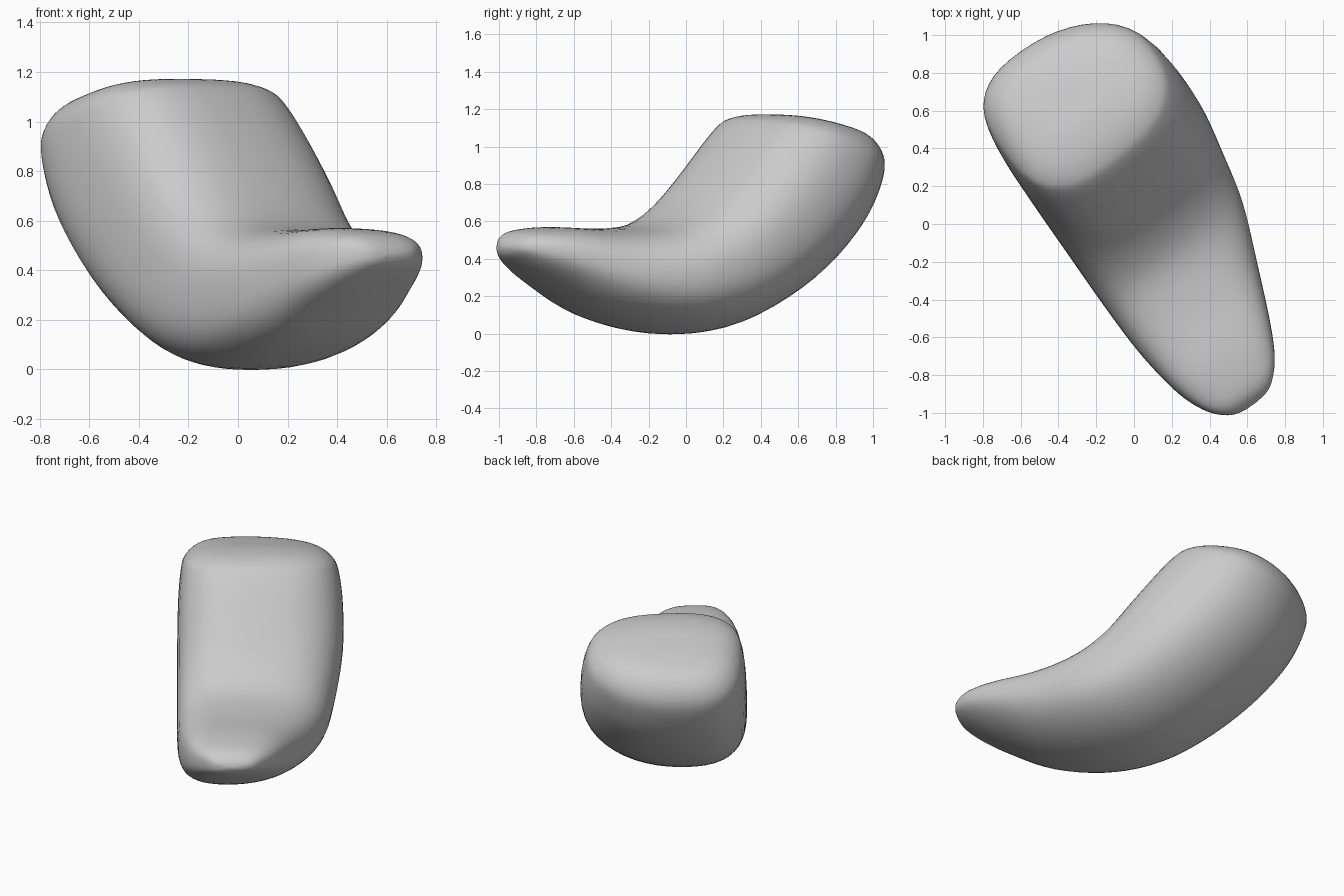
import bpy, bmesh, math
from mathutils import Vector

if "Cube" in bpy.data.objects:
    bpy.data.objects.remove(bpy.data.objects["Cube"])

# Horizontal axes of the bent body: U runs tail -> head, N runs across it
U = Vector((-0.573, 0.82, 0))
N = Vector((0.82, 0.573, 0))
Z = Vector((0, 0, 1))

# Cross-sections: underside (u, z), inner side (u, z), width limits along N
SECTIONS = [
    (-1.145, .455, -1.145, .465, -.07, -.02),
    (-1.13, .42, -1.13, .50, -.145, .075),
    (-1.08, .375, -1.08, .54, -.215, .145),
    (-1.00, .32, -.99, .56, -.275, .215),
    (-.86, .235, -.82, .57, -.33, .295),
    (-.58, .085, -.55, .56, -.37, .41),
    (-.18, -.005, -.29, .585, -.38, .54),
    (.22, .04, -.10, .695, -.38, .605),
    (.64, .26, .06, .86, -.38, .655),
    (.94, .54, .21, 1.03, -.375, .655),
    (1.075, .78, .30, 1.12, -.36, .63),
    (1.09, .92, .36, 1.155, -.335, .59),
    (1.02, 1.035, .46, 1.172, -.25, .48),
    (.87, 1.10, .60, 1.165, -.10, .27),
    (.73, 1.135, .71, 1.14, .07, .09),
]
SIDES, STEPS = 48, 5


def spline(k, t):
    """Catmull-Rom blend of the sections around segment k."""
    last = len(SECTIONS) - 1
    p = [SECTIONS[min(max(k + i, 0), last)] for i in (-1, 0, 1, 2)]
    return [0.5 * (2 * b + (c - a) * t + (2 * a - 5 * b + 4 * c - d) * t * t
                   + (3 * b - a - 3 * c + d) * t ** 3) for a, b, c, d in zip(*p)]


def ring(s):
    """Rounded cross-section, squarer on the inner side, leaning below."""
    bu, bz, tu, tz, n0, n1 = s
    half = (U * (tu - bu) + Z * (tz - bz)) / 2
    mid = U * (tu + bu) / 2 + Z * (tz + bz) / 2 + N * (n0 + n1) / 2
    w = (n1 - n0) / 2
    pts = []
    for i in range(SIDES):
        a = 2 * math.pi * i / SIDES
        c, sn = math.cos(a), math.sin(a)
        k = (c + 1) / 2  # 0 on the left flank, 1 on the right flank
        e = 2 / ((2.9 - 0.3 * k) if sn > 0 else 2.3)
        x = math.copysign(abs(c) ** e, c)
        y = math.copysign(abs(sn) ** e, sn)
        if y > 0:
            y *= 1 - 0.07 * x
        lean = -0.2 * w * max(0, -y) ** 2
        pts.append(mid + N * (x * w + lean) + half * y)
    return pts


# Loft the bent body
bm = bmesh.new()
rings = []
for k in range(len(SECTIONS) - 1):
    for j in range(STEPS):
        rings.append([bm.verts.new(p) for p in ring(spline(k, j / STEPS))])
rings.append([bm.verts.new(p) for p in ring(SECTIONS[-1])])
for a, b in zip(rings, rings[1:]):
    for i in range(SIDES):
        j = (i + 1) % SIDES
        bm.faces.new((a[i], a[j], b[j], b[i]))
bm.faces.new(rings[0])
bm.faces.new(rings[-1])

# Soften the surface slightly
for _ in range(3):
    bmesh.ops.smooth_vert(bm, verts=bm.verts, factor=0.5,
                          use_axis_x=True, use_axis_y=True, use_axis_z=True)

bmesh.ops.recalc_face_normals(bm, faces=bm.faces)
for f in bm.faces:
    f.smooth = True
mesh = bpy.data.meshes.new("curved_body")
bm.to_mesh(mesh)
bm.free()
body = bpy.data.objects.new("curved_body", mesh)
bpy.context.collection.objects.link(body)
